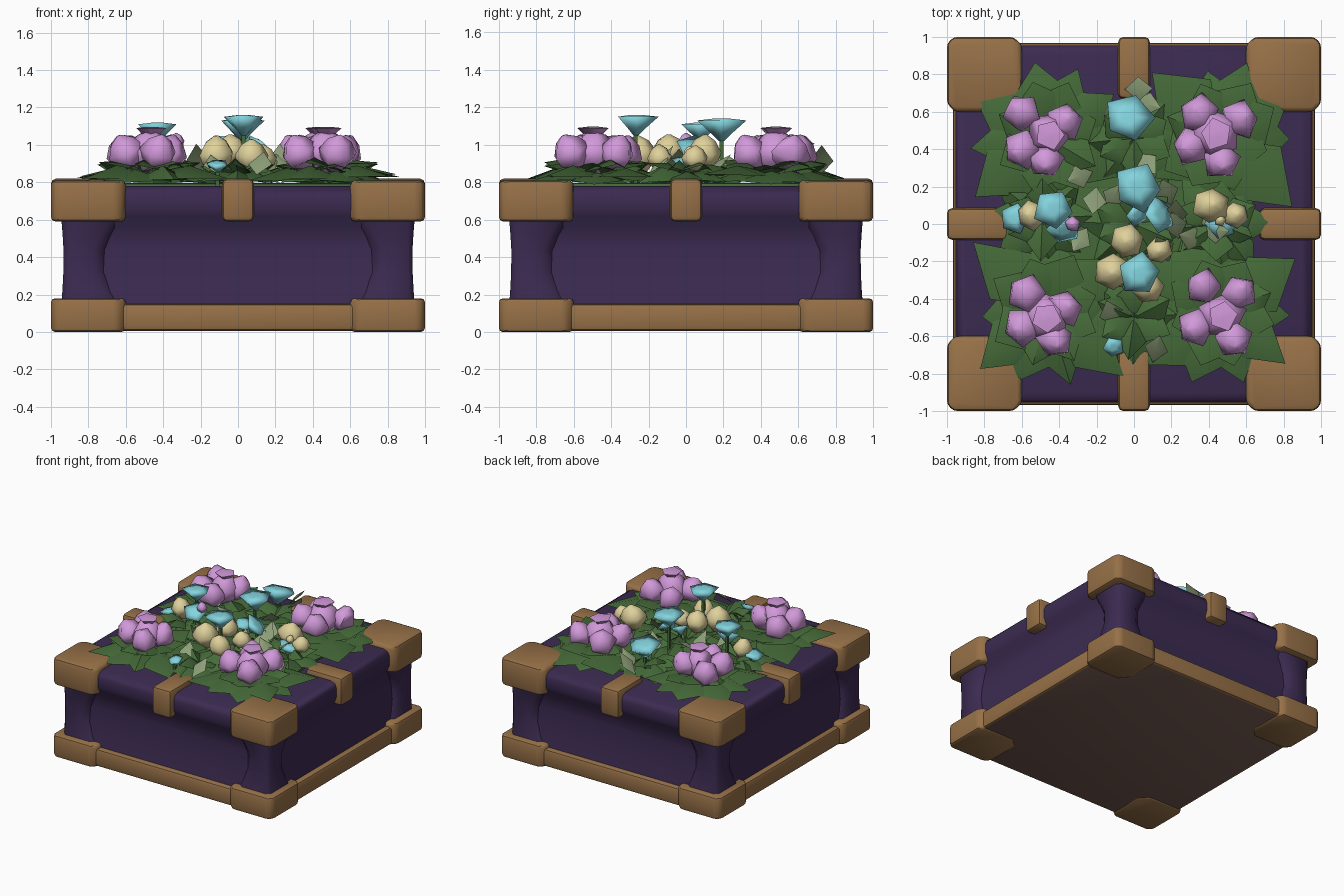
import bpy, bmesh, math, random
from mathutils import Vector, Matrix

random.seed(4)
cube = bpy.data.objects.get("Cube")
if cube:
    bpy.data.objects.remove(cube)


def material(name, rgb):
    m = bpy.data.materials.new(name)
    m.use_nodes = True
    m.diffuse_color = (*rgb, 1)
    node = next(n for n in m.node_tree.nodes if n.type == 'BSDF_PRINCIPLED')
    node.inputs["Base Color"].default_value = (*rgb, 1)
    return m


PURPLE = material("deep purple", (0.045, 0.024, 0.083))
BROWN = material("warm brown", (0.31, 0.165, 0.064))
DARK = material("dark brown", (0.18, 0.105, 0.085))
GREEN = material("leaf green", (0.060, 0.145, 0.041))
PALE = material("pale green", (0.27, 0.35, 0.19))
LILAC = material("lilac", (0.64, 0.32, 0.70))
CYAN = material("light cyan", (0.23, 0.66, 0.73))
CREAM = material("cream", (0.74, 0.64, 0.33))


def finish(name, bm, mats, angle=40, closed=True):
    if closed:
        bmesh.ops.recalc_face_normals(bm, faces=bm.faces)
    mesh = bpy.data.meshes.new(name)
    bm.to_mesh(mesh)
    bm.free()
    ob = bpy.data.objects.new(name, mesh)
    for m in mats:
        mesh.materials.append(m)
    bpy.context.scene.collection.objects.link(ob)
    for o in bpy.context.selected_objects:
        o.select_set(False)
    ob.select_set(True)
    bpy.context.view_layer.objects.active = ob
    bpy.ops.object.shade_smooth_by_angle(angle=math.radians(angle))
    return ob


def loft(bm, rings):
    """Skin a stack of equal rings and close both ends."""
    loops = [[bm.verts.new(p) for p in ring] for ring in rings]
    n = len(loops[0])
    for a, b in zip(loops, loops[1:]):
        for i in range(n):
            j = (i + 1) % n
            bm.faces.new((a[i], a[j], b[j], b[i]))
    bm.faces.new(loops[0][::-1])
    bm.faces.new(loops[-1])


def prism(name, outline, z0, z1, mats, bevel):
    bm = bmesh.new()
    loft(bm, [[(x, y, z) for x, y in outline] for z in (z0, z1)])
    bmesh.ops.recalc_face_normals(bm, faces=bm.faces)
    bmesh.ops.bevel(bm, geom=list(bm.edges), offset=bevel, segments=2,
                    profile=0.5, affect='EDGES')
    if len(mats) > 1:
        for f in bm.faces:
            f.material_index = int(f.normal.z < -0.95)
    return finish(name, bm, mats)


def square(h):
    return [(-h, -h), (h, -h), (h, h), (-h, h)]


# Box body with hollowed walls and rounded rim
bm = bmesh.new()
profile = [(0.10, .93), (0.19, .915), (0.30, .90), (0.45, .89), (0.56, .90),
           (0.62, .94), (0.66, .955), (0.73, .955), (0.765, .94), (0.78, .90)]
loft(bm, [[(x, y, z) for x, y in square(h)] for z, h in profile])
finish("box_body", bm, [PURPLE], 50)

# Base slab with darker underside
prism("base_slab", square(.968), .006, .15, [BROWN, DARK], .022)

# Corners: foot, waisted post and cap
corner = [(1, .645), (1, .965), (.965, 1), (.645, 1), (.6, .96),
          (.6, .68), (.67, .6), (.96, .6)]
waist = [(.14, 0), (.22, .5), (.32, .95), (.44, 1), (.52, .6), (.62, -.05)]


def post_ring(w):
    """Post outline; w runs from 0 at the flared ends to 1 at the waist."""
    o, i = .945 - .012 * w, .60 + .10 * w
    return [(o, i + .07), (o, .91), (.91, o), (i + .07, o), (i, .88), (i, i), (.88, i)]


for sx, side in ((1, "left"), (-1, "right")):
    for sy, end in ((-1, "front"), (1, "back")):
        tag = f"{end}_{side}"
        shape = [(x * sx, y * sy) for x, y in corner]
        prism("foot_" + tag, shape, 0, .18, [BROWN], .022)
        prism("cap_" + tag, shape, .59, .81, [BROWN], .025)
        bm = bmesh.new()
        loft(bm, [[(sx * x, sy * y, z) for x, y in post_ring(w)] for z, w in waist])
        finish("post_" + tag, bm, [PURPLE], 60)

# Clips over the middle of each rim
for i, side in enumerate(("left", "back", "right", "front")):
    rot = Matrix.Rotation(i * math.pi / 2, 2)
    shape = [rot @ Vector(p) for p in
             ((.67, -.085), (1, -.085), (1, .085), (.67, .085))]
    prism("clip_" + side, shape, .59, .82, [BROWN], .028)

# Low green bed under the foliage
prism("foliage_bed", square(.62), .74, .795, [GREEN], .01)


def leaf(bm, base, azimuth, length, width, tip_z, arch):
    """Folded, pointed leaf from base to a tip at the given height."""
    d = Vector((math.cos(azimuth), math.sin(azimuth), 0))
    side = Vector((-d.y, d.x, 0)) * width / 2
    base = Vector(base)
    tip = base + d * length
    tip.z = tip_z
    mid = base.lerp(tip, .5) + Vector((0, 0, arch))
    low = Vector((0, 0, -arch * 1.3))
    v = [bm.verts.new(p) for p in
         (base, mid + side + low, tip, mid - side + low, mid)]
    for a, b in ((0, 3), (3, 2), (2, 1), (1, 0)):
        bm.faces.new((v[a], v[b], v[4]))


def bunch(name, x, y, reach, count, width, boxy):
    bm = bmesh.new()
    for ring, (scale, base_z, lift) in enumerate(((1, .85, 0), (.72, .84, .09))):
        for i in range(count - 2 * ring):
            a = (i + .5 * ring) * math.tau / (count - 2 * ring)
            a += random.uniform(-.15, .15)
            stretch = 1 / max(abs(math.cos(a)), abs(math.sin(a))) if boxy else 1
            tip_z = random.uniform(.785, .815) + lift + .08 * (stretch - 1)
            leaf(bm, (x, y, base_z), a, reach * scale * stretch
                 * random.uniform(.9, 1.08), width * random.uniform(.85, 1.2),
                 tip_z, random.uniform(.03, .06))
    finish(name, bm, [GREEN], 50, closed=False)


# Leaf bunches at the corners and along the middle cross
for sx, side in ((1, "left"), (-1, "right")):
    for sy, end in ((-1, "front"), (1, "back")):
        bunch(f"leaves_{end}_{side}", sx * .46, sy * .46, .385, 10, .32, True)
for name, x, y in (("centre", 0, 0), ("left", .45, 0), ("right", -.49, .03),
                   ("front", 0, -.5), ("back", 0, .46)):
    bunch("leaves_" + name, x, y, .30, 8, .2, False)

# Pale upright leaves among the middle flowers
bm = bmesh.new()
for x, y in ((0, .66), (-.2, .2), (.38, -.1), (.2, .1), (-.1, -.55), (.1, -.74),
             (.24, -.08), (-.25, -.02), (.02, .38), (.19, -.2), (-.14, .08),
             (.3, .06), (-.05, .72), (.36, -.04), (-.22, .28), (.22, -.02)):
    leaf(bm, (x, y, .84), random.uniform(0, math.tau), .15, .13,
         random.uniform(.92, 1.01), .02)
finish("pale_leaves", bm, [PALE], 35, closed=False)


def bloom(bm, centre, radius, profile, lean=(0, 0), sides=5):
    """Faceted flower head; the profile is (radius, height) in bloom radii."""
    axis = Vector((lean[0], lean[1], 1)).normalized()
    turn = Vector((0, 0, 1)).rotation_difference(axis).to_matrix()
    spin = random.uniform(0, math.tau)
    wobble = [random.uniform(.86, 1.1) for _ in range(sides)]
    rings = []
    for r, z in profile:
        rings.append([])
        for i in range(sides):
            a = spin + i * math.tau / sides
            k = radius * r * wobble[i]
            p = Vector((k * math.cos(a), k * math.sin(a), radius * z))
            rings[-1].append(Vector(centre) + turn @ p)
    loft(bm, rings)


BUD = [(.3, -.95), (.85, -.4), (1, .05), (.62, .65), (.12, .95)]
FUNNEL = [(.10, -.85), (.45, -.5), (1, 0), (.3, .08)]

# Lilac clusters: leaning outer buds around a raised middle one
clusters = {
    "back_right": ((-.45, .48), (-.6, .6), (-.6, .4), (-.47, .34), (-.37, .55)),
    "back_left": ((.44, .48), (.35, .59), (.3, .42), (.47, .34), (.57, .56)),
    "front_right": ((-.47, -.5), (-.58, -.37), (-.6, -.55), (-.37, -.45), (-.42, -.62)),
    "front_left": ((.47, -.49), (.37, -.34), (.33, -.55), (.56, -.37), (.53, -.62)),
}
for name, spots in clusters.items():
    bm = bmesh.new()
    cx, cy = spots[0]
    bloom(bm, (cx, cy, 1.09), .085, FUNNEL)
    bloom(bm, (cx, cy, .96), .13, BUD)
    for x, y in spots[1:]:
        lean = ((x - cx) * 3, (y - cy) * 3)
        bloom(bm, (x, y, .955), .108, BUD, lean)
    finish("lilac_flowers_" + name, bm, [LILAC], 75)

# Single lilac bud beside the right-hand blooms
bm = bmesh.new()
bloom(bm, (-.33, 0, 1.02), .045, BUD)
finish("lilac_bud", bm, [LILAC], 75)

# Cream buds
bm = bmesh.new()
for x, y, z, r in ((-.04, -.09, .97, .09), (-.11, -.25, .95, .105), (.07, -.34, .94, .095),
                   (.41, .10, .96, .10), (.54, .05, .93, .07), (-.55, .05, .94, .085),
                   (.13, -.14, .93, .075)):
    bloom(bm, (x, y, z), r, BUD, (x * .5, y * .5), 6)
bloom(bm, (.46, .02, .96), .035, BUD)
finish("cream_flowers", bm, [CREAM], 75)

# Cyan funnels on thin stems, some tipped sideways, as x, y, z, radius, lean
cyan = ((-.03, .57, 1.03, .135, 0, .2), (.02, .19, 1.13, .13, 0, 0),
        (.03, -.27, 1.15, .12, 0, 0), (-.43, .08, 1.11, .11, 0, 0),
        (.47, .01, .92, .10, .3, 0), (.14, .05, .98, .10, .9, .3),
        (-.37, -.03, .98, .095, .2, -.6), (-.64, .03, .91, .09, -.3, 0),
        (-.11, -.66, .90, .06, 0, -.4), (.02, .05, .96, .07, .5, -.4))
bm, stems = bmesh.new(), bmesh.new()
for x, y, z, r, lean_x, lean_y in cyan:
    bloom(bm, (x, y, z), r, FUNNEL, (lean_x, lean_y))
    loft(stems, [[(x + dx, y + dy, h) for dx, dy in square(.01)]
                 for h in (.78, z - r * .75)])
finish("cyan_flowers", bm, [CYAN], 140)
finish("flower_stems", stems, [GREEN], 30)
